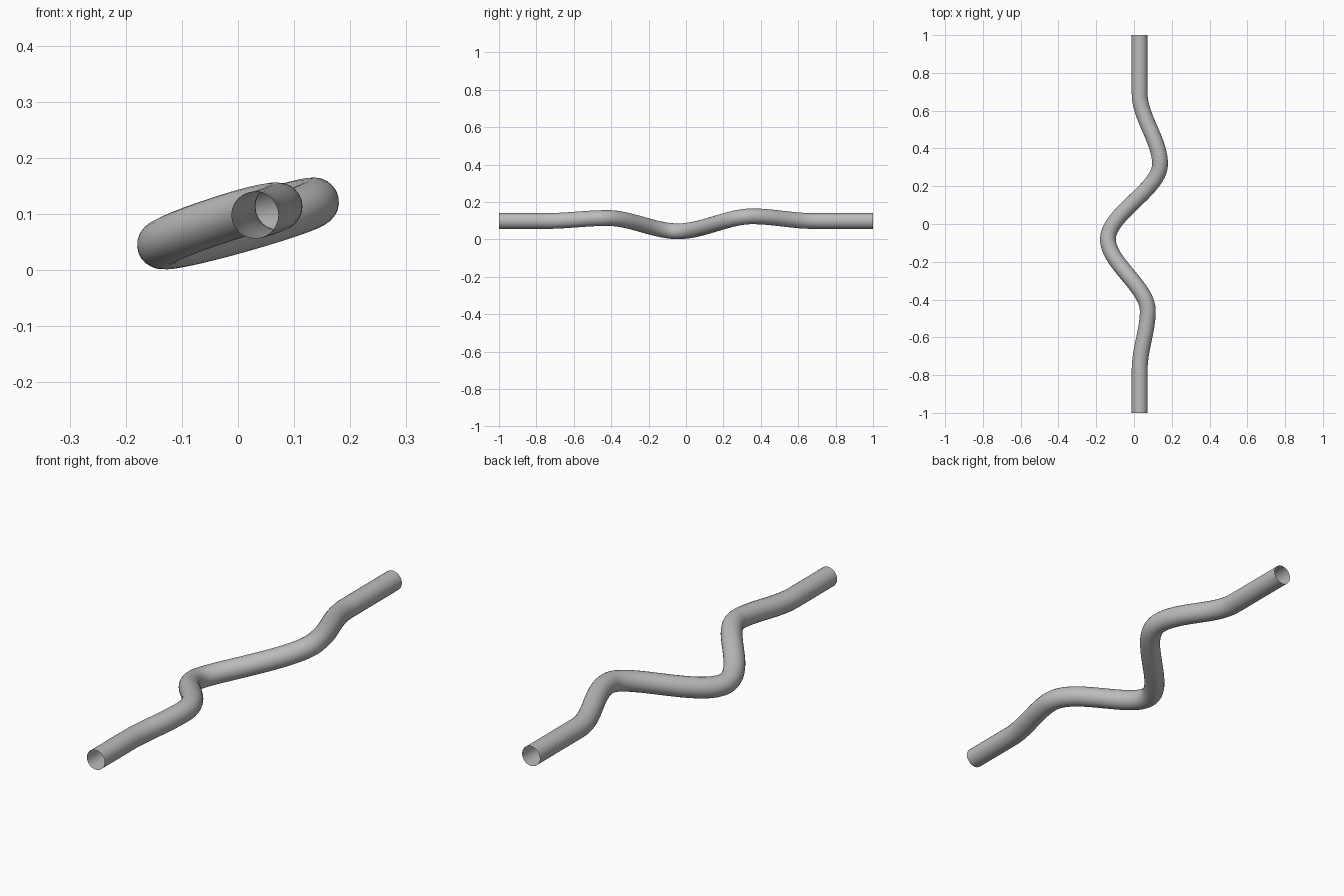
import bpy

cube = bpy.data.objects.get("Cube")
if cube:
    bpy.data.objects.remove(cube, do_unlink=True)

RADIUS = 0.042
STEPS = 160

# Bends of the centre line: (y, offset), eased from one to the next
SIDEWAYS = [(-1, 0.03), (-0.77, 0.03), (-0.46, 0.073), (-0.08, -0.138),
            (0.317, 0.138), (0.69, 0.03), (1, 0.03)]
HEIGHT = [(-1, 0.098), (-0.75, 0.098), (-0.42, 0.114), (-0.043, 0.043),
          (0.355, 0.123), (0.68, 0.098), (1, 0.098)]


def eased(keys, y):
    for (y0, a), (y1, b) in zip(keys, keys[1:]):
        if y <= y1:
            t = (y - y0) / (y1 - y0)
            return a + (b - a) * t * t * (3 - 2 * t)
    return keys[-1][1]


# Grey pipe material
grey = bpy.data.materials.new("plain grey")
grey.use_nodes = True
colour = (0.5, 0.5, 0.5, 1)
grey.diffuse_color = colour
grey.node_tree.nodes["Principled BSDF"].inputs["Base Color"].default_value = colour

# Centre line swept into an open-ended round tube
curve = bpy.data.curves.new("bent_pipe", "CURVE")
curve.dimensions = "3D"
curve.bevel_depth = RADIUS
curve.bevel_resolution = 10
curve.use_fill_caps = False
spline = curve.splines.new("POLY")
spline.points.add(STEPS)
for i, point in enumerate(spline.points):
    y = -1 + 2 * i / STEPS
    point.co = (eased(SIDEWAYS, y), y, eased(HEIGHT, y), 1)

pipe = bpy.data.objects.new("bent_pipe", curve)
bpy.context.collection.objects.link(pipe)
curve.materials.append(grey)

# Turn the sweep into a smooth-shaded mesh
bpy.ops.object.select_all(action="DESELECT")
pipe.select_set(True)
bpy.context.view_layer.objects.active = pipe
bpy.ops.object.convert(target="MESH")
bpy.ops.object.shade_smooth()
